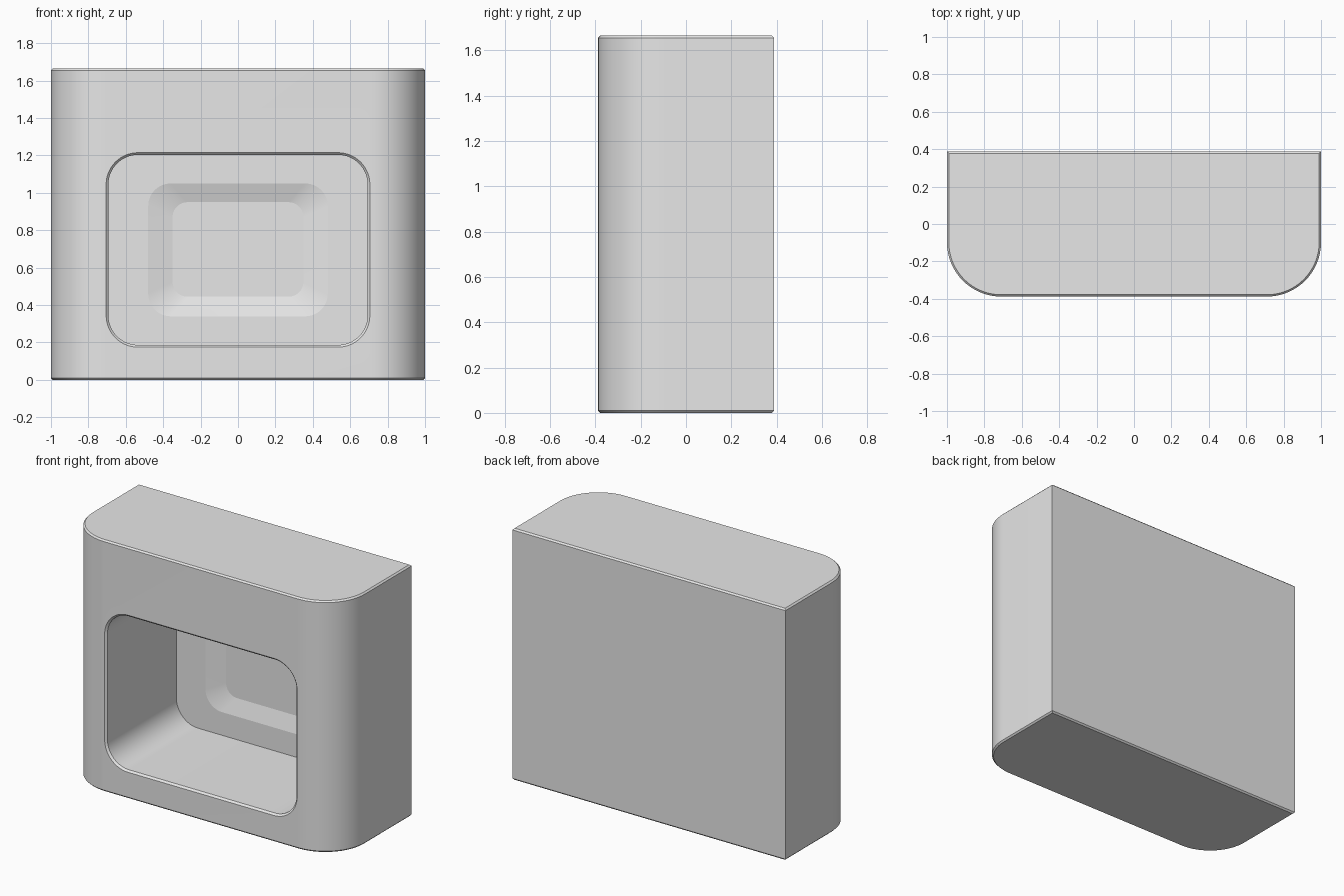
import bpy, bmesh, math

if "Cube" in bpy.data.objects:
    bpy.data.objects.remove(bpy.data.objects["Cube"])

SEG = 16            # segments per rounded corner
HX, HY, H = 1.0, 0.388, 1.665
grey = bpy.data.materials.new("light_grey")
grey.diffuse_color = (0.8, 0.8, 0.8, 1)
grey.use_nodes = True
grey.node_tree.nodes["Principled BSDF"].inputs["Base Color"].default_value = grey.diffuse_color


def arc(cx, cy, r, start):
    """Quarter arc, counter-clockwise from the start angle in degrees."""
    return [(cx + r * math.cos(math.radians(start + 90 * i / SEG)),
             cy + r * math.sin(math.radians(start + 90 * i / SEG))) for i in range(SEG + 1)]


def rounded_rect(x, z0, z1, r):
    return (arc(x - r, z1 - r, r, 0) + arc(-x + r, z1 - r, r, 90)
            + arc(-x + r, z0 + r, r, 180) + arc(x - r, z0 + r, r, 270))


def footprint(inset):
    """Square at the back, rounded at the two front corners."""
    x, y, r = HX - inset, HY - inset, 0.29 - inset
    return [(x, y), (-x, y)] + arc(-x + r, -y + r, r, 180) + arc(x - r, -y + r, r, 270)


def loft(name, rings):
    """Skin a list of equal-length closed rings and cap both ends."""
    bm = bmesh.new()
    loops = [[bm.verts.new(p) for p in ring] for ring in rings]
    n = len(loops[0])
    for a, b in zip(loops, loops[1:]):
        for i in range(n):
            j = (i + 1) % n
            bm.faces.new((a[i], a[j], b[j], b[i]))
    bm.faces.new(loops[0])
    bm.faces.new(loops[-1])
    bmesh.ops.recalc_face_normals(bm, faces=bm.faces)
    mesh = bpy.data.meshes.new(name)
    bm.to_mesh(mesh)
    bm.free()
    mesh.materials.append(grey)
    obj = bpy.data.objects.new(name, mesh)
    bpy.context.collection.objects.link(obj)
    return obj


# Housing with small chamfers around top and bottom
E = 0.01
housing = loft("housing", [[(x, y, z) for x, y in footprint(i)]
                           for z, i in ((0, E), (E, 0), (H - E, 0), (H, E))])

# Cavity: chamfered mouth, straight walls, shallow sloped recess in the back wall
sections = [
    (-HY - 0.02, rounded_rect(0.725, 0.155, 1.235, 0.19)),
    (-HY + 0.012, rounded_rect(0.693, 0.187, 1.203, 0.158)),
    (0.345, rounded_rect(0.693, 0.187, 1.203, 0.158)),
    (0.345, rounded_rect(0.48, 0.34, 1.05, 0.12)),
    (0.375, rounded_rect(0.35, 0.445, 0.95, 0.08)),
]
cutter = loft("cavity_cutter", [[(x, y, z) for x, z in sec] for y, sec in sections])
cutter.hide_render = True

cut = housing.modifiers.new("cavity", 'BOOLEAN')
cut.operation = 'DIFFERENCE'
cut.solver = 'EXACT'
cut.object = cutter
bpy.context.view_layer.objects.active = housing
housing.select_set(True)
bpy.ops.object.modifier_apply(modifier=cut.name)
bpy.data.objects.remove(cutter)

# Smooth the rounded corners, keep the edges crisp
bpy.ops.object.shade_smooth_by_angle(angle=math.radians(10))
